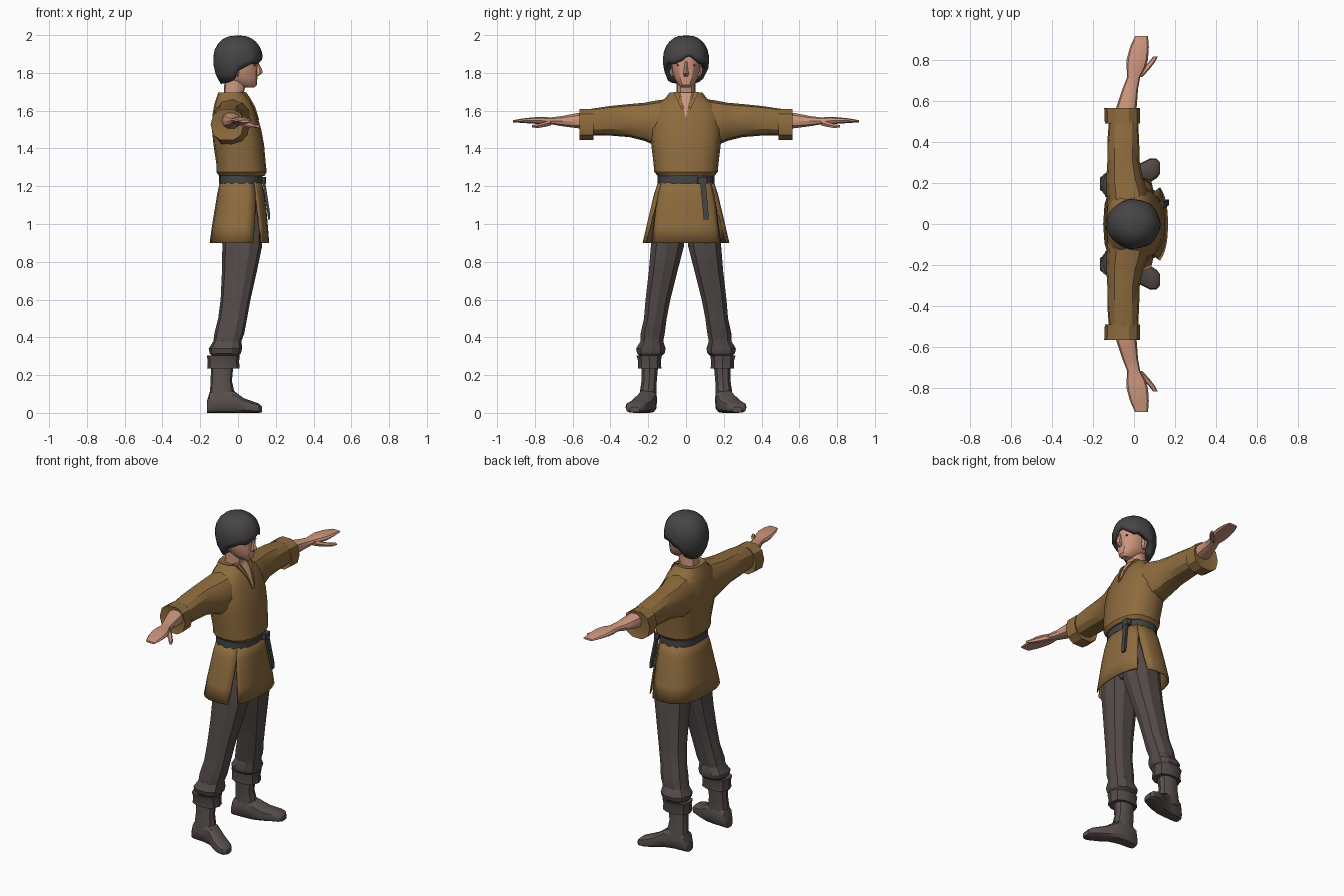
import bpy, bmesh, math


def material(name, rgb):
    m = bpy.data.materials.new(name)
    m.diffuse_color = (*rgb, 1)
    return m


TUNIC = material("ochre_cloth", (0.27, 0.15, 0.048))
SKIN = material("skin", (0.62, 0.31, 0.21))
PANTS = material("charcoal_cloth", (0.088, 0.071, 0.068))
HAIR = material("dark_hair", (0.062, 0.058, 0.060))
BOOT = material("boot_leather", (0.098, 0.080, 0.073))
BELT = material("belt_leather", (0.060, 0.058, 0.060))


def finish(name, bm, mat, mirror=False, thick=0, angle=32):
    bmesh.ops.recalc_face_normals(bm, faces=bm.faces)
    me = bpy.data.meshes.new(name)
    bm.to_mesh(me)
    bm.free()
    me.materials.append(mat)
    me.shade_smooth()
    me.set_sharp_from_angle(angle=math.radians(angle))
    ob = bpy.data.objects.new(name, me)
    bpy.context.collection.objects.link(ob)
    if thick:
        s = ob.modifiers.new("thickness", 'SOLIDIFY')
        s.thickness, s.offset = thick, -1
    if mirror:
        m = ob.modifiers.new("mirror", 'MIRROR')
        m.use_axis = (False, True, False)
        m.use_clip = False
        m.use_mirror_merge = False
    return ob


def rounded(th, p):
    c, s = math.cos(th), math.sin(th)
    return (math.copysign(abs(c) ** (2 / p), c), math.copysign(abs(s) ** (2 / p), s))


def bridge(bm, a, b, closed=True):
    n = len(a)
    for i in range(n if closed else n - 1):
        j = (i + 1) % n
        bm.faces.new((a[i], a[j], b[j], b[i]))


def loft(name, axis, secs, mat, n=12, p=2.4, mirror=False, angle=32, turn=0):
    """Sections are (t, a0, a1, b0, b1): extents of a rounded ring at t on the axis."""
    bm = bmesh.new()
    rings = []
    for t, a0, a1, b0, b1 in secs:
        ring = []
        for i in range(n):
            u, v = rounded(2 * math.pi * (i + turn) / n, p)
            a, b = (a0 + a1) / 2 + u * (a1 - a0) / 2, (b0 + b1) / 2 + v * (b1 - b0) / 2
            ring.append(bm.verts.new({'x': (t, a, b), 'y': (a, t, b), 'z': (a, b, t)}[axis]))
        rings.append(ring)
    for a, b in zip(rings, rings[1:]):
        bridge(bm, a, b)
    bm.faces.new(rings[0])
    bm.faces.new(rings[-1])
    return finish(name, bm, mat, mirror, angle=angle)


def sym(secs):
    return [(z, x0, x1, -h, h) for z, x0, x1, h in secs]


# Tunic body, bloused over the belt
loft("tunic_body", 'z', sym([
    (1.255, -.10, .14, .150), (1.275, -.115, .152, .168), (1.32, -.115, .147, .172),
    (1.42, -.13, .138, .184), (1.50, -.138, .123, .19), (1.58, -.135, .10, .185),
    (1.635, -.125, .078, .155), (1.665, -.115, .06, .11), (1.695, -.105, .037, .088),
    (1.69, -.09, .025, .07)]), TUNIC, n=16, p=2.5)

# Sleeves and turned-up sleeve cuffs
loft("sleeve", 'y', [
    (.07, -.13, .07, 1.41, 1.665), (.15, -.133, .07, 1.41, 1.655), (.22, -.135, .045, 1.44, 1.642),
    (.30, -.13, .028, 1.46, 1.635), (.40, -.13, .025, 1.468, 1.625),
    (.50, -.122, .02, 1.47, 1.61)], TUNIC, mirror=True)
loft("sleeve_cuff", 'y', [
    (.495, -.12, .01, 1.46, 1.59), (.49, -.142, .028, 1.442, 1.612),
    (.565, -.145, .03, 1.44, 1.612), (.56, -.125, .01, 1.46, 1.595)], TUNIC, n=10, mirror=True)

# Forearm with hand, and thumb
loft("forearm_and_hand", 'y', [
    (.48, -.085, .015, 1.505, 1.595), (.57, -.085, .013, 1.505, 1.59),
    (.66, -.055, .02, 1.517, 1.572), (.715, -.033, .03, 1.527, 1.565),
    (.76, -.036, .055, 1.525, 1.568), (.80, -.036, .068, 1.53, 1.566),
    (.86, -.02, .072, 1.534, 1.56), (.915, .005, .068, 1.538, 1.55)], SKIN, n=10, mirror=True)
loft("thumb", 'y', [
    (.715, .0, .04, 1.52, 1.555), (.75, .03, .073, 1.512, 1.542), (.785, .07, .1, 1.507, 1.53),
    (.815, .093, .115, 1.51, 1.525)], SKIN, n=6, mirror=True)

# Neck, skin showing in the neckline, lapels
loft("neck", 'z', sym([(1.62, -.08, .03, .055), (1.70, -.075, .032, .05),
                       (1.78, -.07, .05, .05)]), SKIN)
loft("neckline", 'z', sym([(1.55, .05, .113, .003), (1.62, .03, .09, .014),
                           (1.665, .0, .066, .026), (1.697, .0, .043, .034)]),
     SKIN, n=8, p=6)
loft("lapel", 'z', [(1.55, .08, .118, .002, .012), (1.62, .06, .097, .014, .032),
                    (1.665, .03, .071, .027, .055), (1.70, .0, .043, .036, .072)],
     TUNIC, n=4, p=2, mirror=True, turn=.5)

# Head, nose, ears, eyes
loft("head", 'z', sym([
    (1.722, .025, .085, .022), (1.737, -.02, .1, .042), (1.77, -.07, .102, .062),
    (1.81, -.09, .103, .073), (1.86, -.10, .105, .079), (1.92, -.10, .1, .077),
    (1.97, -.06, .06, .05)]), SKIN, n=14, p=2.3)
loft("nose", 'z', sym([(1.782, .09, .104, .012), (1.797, .08, .128, .016),
                       (1.81, .08, .130, .013), (1.86, .09, .107, .007)]), SKIN, n=6, p=2)
loft("ear", 'z', [(1.78, -.025, .0, .06, .078), (1.80, -.03, .005, .06, .088),
                  (1.84, -.035, .005, .06, .09)], SKIN, n=6, p=2, mirror=True)
loft("eye", 'z', [(1.837, .082, .096, .027, .05), (1.844, .082, .096, .025, .052)],
     BELT, n=4, p=2, mirror=True, turn=.5)

# Hair: a cap whose lower edge rises from nape to a parted fringe
EDGE = [(0, 1.90), (22, 1.865), (45, 1.845), (62, 1.855), (80, 1.825), (95, 1.82),
        (112, 1.755), (140, 1.745), (181, 1.74)]


def hair_edge(deg):
    for (d0, z0), (d1, z1) in zip(EDGE, EDGE[1:]):
        if d0 <= deg <= d1:
            return z0 + (z1 - z0) * (deg - d0) / (d1 - d0)


bm = bmesh.new()
top, rows, N = bm.verts.new((-.005, 0, 1.998)), [], 28
for k in range(1, 9):
    row = []
    for i in range(N):
        th = 2 * math.pi * i / N
        part = abs((math.degrees(th) - 8 + 180) % 360 - 180)
        zb = hair_edge(part)
        z = zb + (1.998 - zb) * math.cos(k / 8 * math.pi / 2)
        if z > 1.87:
            f = (1 - ((z - 1.87) / .13) ** 2.2) ** (1 / 2.2)
        else:
            f = math.sqrt(1 - ((1.87 - z) / .18) ** 2)
        f *= 1 + .02 * math.cos(7 * th) * k / 8
        row.append(bm.verts.new((-.002 + .131 * f * math.cos(th), .122 * f * math.sin(th), z)))
    rows.append(row)
for i in range(N):
    bm.faces.new((top, rows[0][i], rows[0][(i + 1) % N]))
for a, b in zip(rows, rows[1:]):
    bridge(bm, a, b)
finish("hair", bm, HAIR, thick=.035)

# Belt and its hanging end
loft("belt", 'z', sym([(1.215, -.10, .13, .152), (1.275, -.10, .13, .15)]), BELT, n=16, p=2.5)
loft("belt_end", 'z', [(1.025, .157, .172, .088, .123), (1.06, .152, .172, .085, .124),
                       (1.25, .122, .143, .066, .108)], BELT, n=4, p=2, turn=.5)
loft("belt_knot", 'z', [(1.215, .11, .147, .06, .115), (1.25, .11, .147, .06, .115)],
     BELT, n=8, p=4)

# Tunic skirt: front and back panels parted by a widening side slit
SKIRT = [(1.25, -.09, .12, .14), (1.16, -.11, .14, .17), (1.08, -.123, .15, .19),
         (.99, -.138, .158, .21), (.90, -.15, .165, .23)]


def skirt_panel(name, back):
    bm = bmesh.new()
    prev = None
    for z, x0, x1, h in SKIRT:
        gap = 11 * max(0, 1.16 - z) / .26
        lo, hi = (57 + gap, 303 - gap) if back else (-57 + gap, 57 - gap)
        row = []
        for i in range(13):
            u, v = rounded(math.radians(lo + (hi - lo) * i / 12), 2.6)
            row.append(bm.verts.new(((x0 + x1) / 2 + u * (x1 - x0) / 2, v * h, z)))
        if prev:
            bridge(bm, prev, row, closed=False)
        prev = row
    bmesh.ops.recalc_face_normals(bm, faces=bm.faces)
    finish(name, bm, TUNIC, thick=.008)


skirt_panel("skirt_front", False)
skirt_panel("skirt_back", True)

# Trousers
loft("hips", 'z', sym([(.93, -.06, .09, .06), (.98, -.09, .12, .14), (1.10, -.10, .125, .155),
                       (1.24, -.08, .11, .135)]), PANTS)
loft("trouser_leg", 'z', [
    (1.12, -.09, .125, .0, .16), (.95, -.085, .13, .0, .183), (.88, -.083, .127, .008, .19),
    (.75, -.085, .10, .042, .20), (.60, -.092, .066, .08, .217), (.50, -.105, .048, .10, .225),
    (.42, -.125, .033, .11, .243), (.38, -.13, .018, .118, .243), (.34, -.155, .022, .105, .268),
    (.315, -.15, .015, .11, .262), (.29, -.125, -.01, .14, .235)], PANTS, n=10, mirror=True, angle=28)
loft("trouser_cuff", 'z', [
    (.24, -.14, -.015, .14, .235), (.235, -.163, .008, .128, .258), (.275, -.16, .006, .13, .257),
    (.305, -.165, .01, .125, .265), (.30, -.14, -.015, .14, .24)], PANTS, n=10, mirror=True)

# Boots: shaft, then foot running heel to toe and turned outward
loft("boot_shaft", 'z', [
    (.06, -.155, -.01, .155, .25), (.12, -.148, -.022, .155, .245), (.17, -.145, -.032, .153, .237),
    (.28, -.142, -.022, .143, .238)], BOOT, n=10, mirror=True)
loft("boot_foot", 'x', [
    (-.165, .165, .225, .0, .06), (-.15, .155, .238, .0, .11), (-.08, .153, .245, .0, .135),
    (-.02, .158, .262, .0, .115), (.03, .178, .295, .0, .078), (.08, .205, .32, .0, .06),
    (.11, .222, .318, .0, .05), (.127, .245, .298, .003, .032)], BOOT, n=12, p=3, mirror=True)
